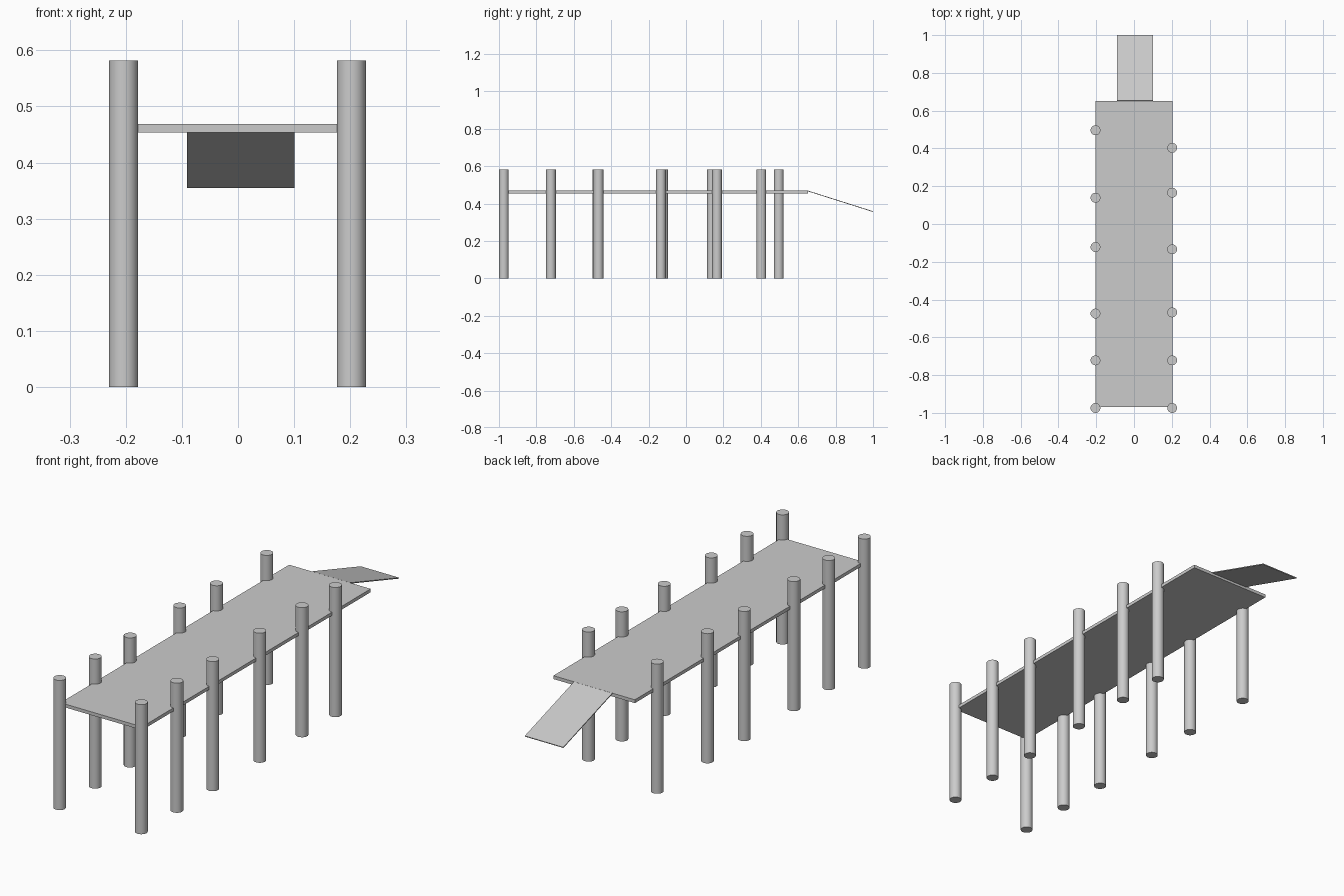
import bpy, math

if "Cube" in bpy.data.objects:
    bpy.data.objects.remove(bpy.data.objects["Cube"])

POST_R, POST_H = 0.026, 0.582
DECK_TOP, DECK_T = 0.469, 0.015
DECK_FRONT, DECK_BACK = -0.97, 0.652


def board(name, size, loc, tilt=0.0):
    bpy.ops.mesh.primitive_cube_add(size=1, location=loc)
    ob = bpy.context.object
    ob.name = name
    ob.scale = size
    bpy.ops.object.transform_apply(location=False, rotation=False, scale=True)
    ob.rotation_euler.x = tilt
    return ob


# Flat deck
board("deck", (0.405, DECK_BACK - DECK_FRONT, DECK_T),
      (0, (DECK_FRONT + DECK_BACK) / 2, DECK_TOP - DECK_T / 2))

# Thin gangway sloping down from the back edge of the deck
y0, z0, y1, z1 = DECK_BACK, 0.467, 0.9995, 0.357
board("gangway", (0.191, math.hypot(y1 - y0, z1 - z0), 0.004),
      (0.005, (y0 + y1) / 2, (z0 + z1) / 2), math.atan2(z1 - z0, y1 - y0))

# Two rows of unevenly spaced round posts
rows = {
    "left": (-0.204, (-0.974, -0.722, -0.474, -0.122, 0.139, 0.496)),
    "right": (0.202, (-0.974, -0.722, -0.468, -0.134, 0.166, 0.403)),
}
for side, (x, ys) in rows.items():
    for i, y in enumerate(ys, 1):
        bpy.ops.mesh.primitive_cylinder_add(
            vertices=32, radius=POST_R, depth=POST_H, location=(x, y, POST_H / 2))
        bpy.context.object.name = f"{side}_post_{i}"
        bpy.ops.object.shade_smooth_by_angle(angle=math.radians(30))
